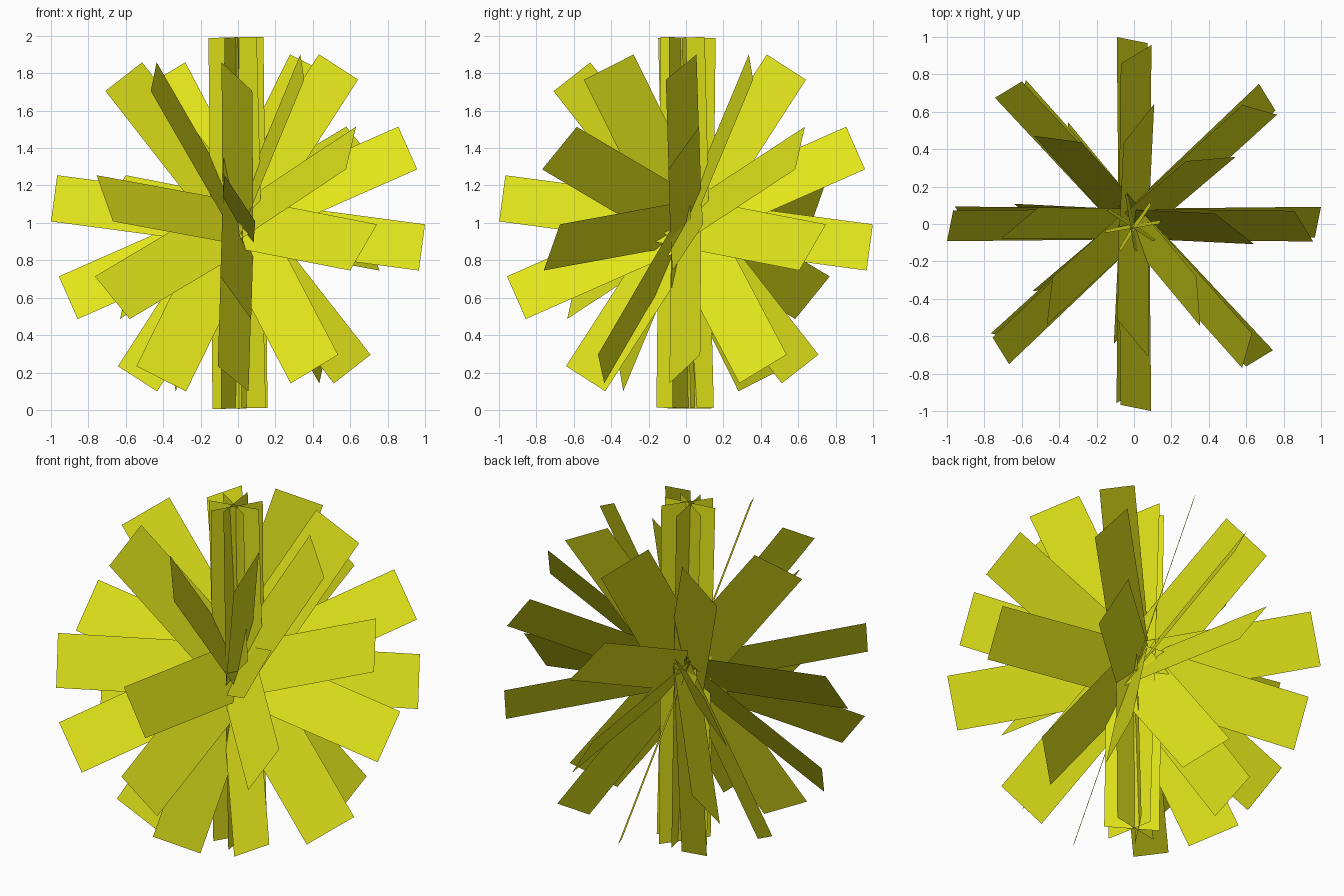
import bpy
from math import sin, cos, radians
from mathutils import Vector

if "Cube" in bpy.data.objects:
    bpy.data.objects.remove(bpy.data.objects["Cube"])

HALF_LEN, HALF_WID, TWIST = 0.991, 0.149, radians(33.4)

mat = bpy.data.materials.new("yellow")
mat.diffuse_color = (0.76, 0.78, 0.01, 1)
mat.use_nodes = True
mat.node_tree.nodes["Principled BSDF"].inputs["Base Color"].default_value = mat.diffuse_color

# tilt of each strip within its fan (degrees) and its small sideways lean
STRIPS = [(-7.6, 0.01), (23.8, -0.012), (57.2, -0.026), (91.4, -0.01), (-52, -0.006)]


def strip_corners(tilt, lean):
    """Flat strip running through the centre, twisted about its own length."""
    a = radians(tilt)
    along = Vector((cos(a), lean, sin(a))).normalized() * HALF_LEN
    across = Vector((-sin(a) * cos(TWIST), sin(TWIST), cos(a) * cos(TWIST))) * HALF_WID
    return [along + across, -along + across, -along - across, along - across]


# one fan of five crossing strips, shared by all four directions
verts, faces = [], []
for tilt, lean in STRIPS:
    n = len(verts)
    verts += strip_corners(tilt, lean)
    faces.append((n, n + 1, n + 2, n + 3))
mesh = bpy.data.meshes.new("strip_fan")
mesh.from_pydata(verts, [], faces)
mesh.materials.append(mat)

# fans turned around the vertical axis
for i, turn in enumerate((-47.5, 0, 43, 90)):
    fan = bpy.data.objects.new(f"strip_fan_{i + 1}", mesh)
    fan.location.z = 1
    fan.rotation_euler.z = radians(turn)
    bpy.context.collection.objects.link(fan)
